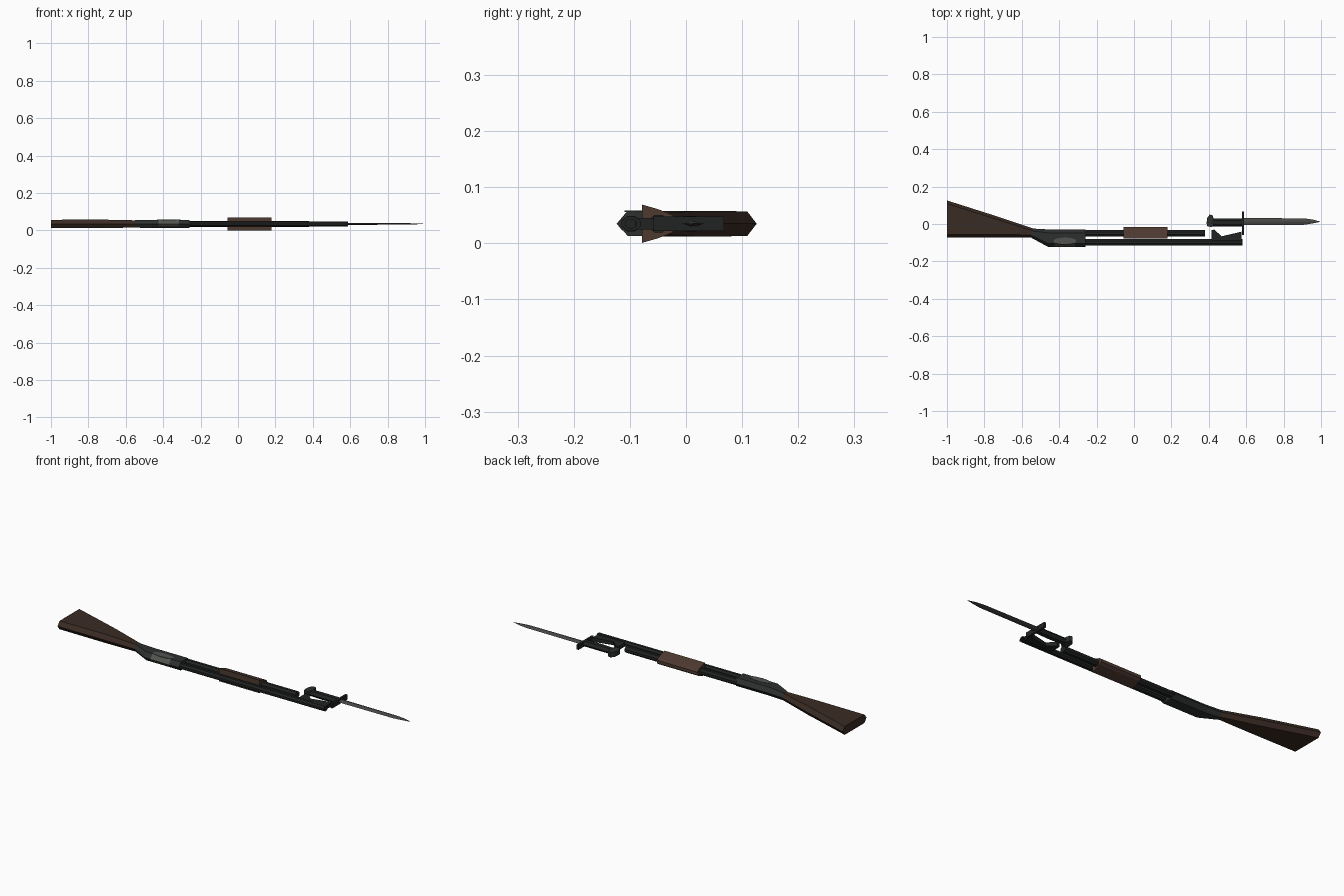
import bpy, bmesh, math

if "Cube" in bpy.data.objects:
    bpy.data.objects.remove(bpy.data.objects["Cube"])

ZC = 0.035  # mid-plane: the gun lies on its side


def material(name, col):
    m = bpy.data.materials.new(name)
    m.diffuse_color = (*col, 1)
    m.use_nodes = True
    m.node_tree.nodes["Principled BSDF"].inputs["Base Color"].default_value = m.diffuse_color
    return m


WOOD = material("dark_wood", (0.042, 0.024, 0.017))
PUMP = material("warm_wood", (0.075, 0.042, 0.030))
STEEL = material("gunmetal", (0.026, 0.029, 0.029))
BLACK = material("black_steel", (0.015, 0.016, 0.016))
BLADE = material("blade_steel", (0.065, 0.065, 0.063))
PORT = material("port_steel", (0.085, 0.088, 0.080))


def loft(name, mat, rings):
    """Skin equal-sized rings of (x, y, z-from-mid-plane) points and cap both ends."""
    bm = bmesh.new()
    vs = [[bm.verts.new((x, y, z + ZC)) for x, y, z in r] for r in rings]
    n = len(vs[0])
    for a, b in zip(vs, vs[1:]):
        for i in range(n):
            bm.faces.new((a[i], a[(i + 1) % n], b[(i + 1) % n], b[i]))
    bm.faces.new(vs[0])
    bm.faces.new(vs[-1])
    bmesh.ops.recalc_face_normals(bm, faces=bm.faces)
    me = bpy.data.meshes.new(name)
    bm.to_mesh(me)
    bm.free()
    me.materials.append(mat)
    ob = bpy.data.objects.new(name, me)
    bpy.context.collection.objects.link(ob)
    return ob


def hexa(x, y0, y1, h, b):
    """Hexagonal section with ridges at the two y ends."""
    return [(x, y1, 0), (x, y1 - b, h), (x, y0 + b, h),
            (x, y0, 0), (x, y0 + b, -h), (x, y1 - b, -h)]


def tube(x, yc, ry, rz, n=8):
    return [(x, yc + ry * math.cos(2 * math.pi * (i + .5) / n),
             rz * math.sin(2 * math.pi * (i + .5) / n)) for i in range(n)]


def plate(name, mat, outline, z0, z1):
    return loft(name, mat, [[(x, y, z) for x, y in outline] for z in (z0, z1)])


# stock and receiver
loft("stock", WOOD, [hexa(-1.0, -.072, .126, .022, .017),
                     hexa(-.73, -.071, .040, .023, .016),
                     hexa(-.54, -.072, -.024, .019, .013)])
loft("receiver", STEEL, [hexa(-.55, -.073, -.024, .020, .013),
                         hexa(-.46, -.122, -.029, .022, .018),
                         hexa(-.26, -.122, -.029, .022, .018)])

# ejection port: oval plate on the upper side, panels on the two lower bevels
plate("ejection_port", PORT,
      [(-.37 + .062 * math.cos(a), -.091 + .019 * math.sin(a))
       for a in [2 * math.pi * i / 12 for i in range(12)]], .021, .0235)
loft("port_edge", PORT,
     [[(x, -.1236, 0), (x, -.1045, .0227), (x, -.103, .0215),
       (x, -.120, 0), (x, -.111, -.012), (x, -.1136, -.0125)] for x in (-.425, -.315)])

# barrel with recessed bore, magazine tube with cap
loft("barrel", BLACK, [tube(-.27, -.098, .018, .015), tube(.58, -.098, .018, .014),
                       tube(.58, -.098, .011, .008), tube(.54, -.098, .011, .008)])
loft("magazine_tube", BLACK, [tube(-.27, -.049, .019, .017), tube(.38, -.049, .019, .017)])

# pump handle: flares towards the barrel
half = [(-.078, .034), (-.050, .026), (-.027, .017), (-.015, .008)]
section = half + [(y, -z) for y, z in reversed(half)]
loft("pump_handle", PUMP, [[(x, y, z) for y, z in section] for x in (-.055, .18)])

# bayonet lug on the barrel
plate("bayonet_lug", BLACK, [(.415, -.09), (.415, -.032), (.43, -.030), (.468, -.066),
                             (.575, -.041), (.575, -.09)], -.010, .010)

# bayonet: pommel, grip, guard, blade
plate("pommel", STEEL, [(.388, .005), (.392, -.012), (.415, -.016), (.425, -.008),
                        (.425, .03), (.42, .047), (.405, .050), (.392, .035)], -.013, .013)
loft("bayonet_grip", BLACK, [hexa(.415, -.012, .030, .013, .011),
                             hexa(.50, -.014, .029, .014, .011),
                             hexa(.585, -.012, .030, .013, .011)])
plate("guard", BLACK, [(.578, -.058), (.589, -.058), (.589, .068), (.578, .068)], -.013, .013)
loft("blade", BLADE, [hexa(.588, -.006, .032, .005, .014),
                      hexa(.91, -.004, .030, .004, .014),
                      hexa(.955, .003, .024, .002, .009),
                      hexa(.995, .011, .013, .0006, .0008)])
